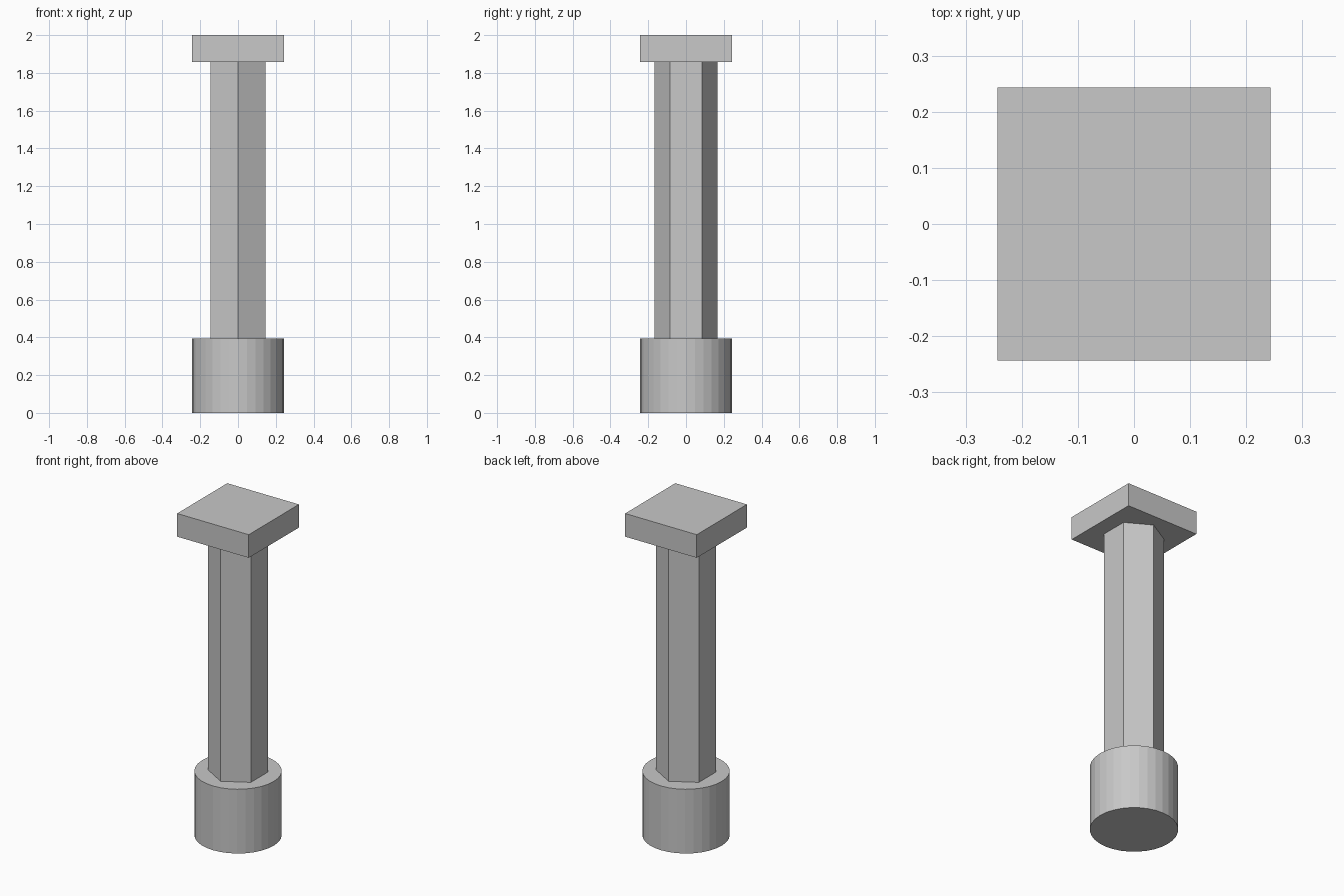
import bpy
from math import cos, pi

cube = bpy.data.objects.get("Cube")
if cube:
    bpy.data.objects.remove(cube, do_unlink=True)

HALF_WIDTH = 0.243
BASE_TOP, CAP_BOTTOM, HEIGHT = 0.394, 1.858, 2.0

stone = bpy.data.materials.new("light_grey")
stone.use_nodes = True
stone.diffuse_color = (0.58, 0.58, 0.58, 1)
stone.node_tree.nodes["Principled BSDF"].inputs["Base Color"].default_value = stone.diffuse_color


def prism(name, sides, radius, bottom, top, turn=0.0):
    """Upright flat-shaded prism between two heights."""
    bpy.ops.mesh.primitive_cylinder_add(
        vertices=sides, radius=radius, depth=top - bottom,
        location=(0, 0, (bottom + top) / 2), rotation=(0, 0, turn))
    obj = bpy.context.object
    obj.name = name
    obj.data.materials.append(stone)
    return obj


# Round base, six-sided shaft with corners to front and back, square cap
prism("base", 32, HALF_WIDTH, 0, BASE_TOP)
prism("shaft", 6, 0.168, BASE_TOP, CAP_BOTTOM)
prism("cap", 4, HALF_WIDTH / cos(pi / 4), CAP_BOTTOM, HEIGHT, pi / 4)
